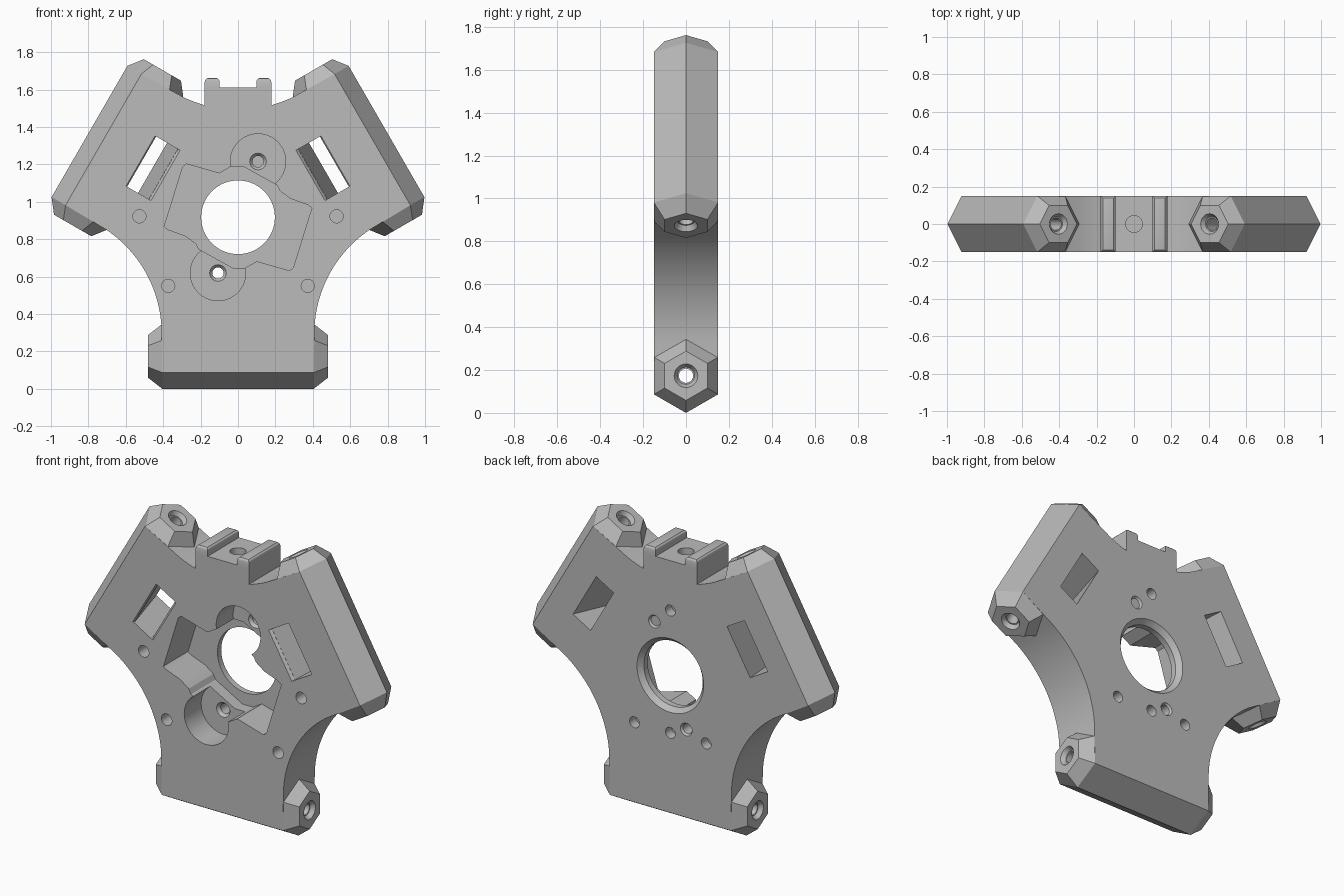
import bpy, bmesh
from math import sin, cos, asin, radians
from mathutils import Vector, Matrix

if "Cube" in bpy.data.objects:
    bpy.data.objects.remove(bpy.data.objects["Cube"])

T = 0.15          # half thickness
ZC = 0.917        # height of the three-fold centre

grey = bpy.data.materials.new("plain grey")
grey.use_nodes = True
grey.diffuse_color = (0.5, 0.5, 0.5, 1)
grey.node_tree.nodes["Principled BSDF"].inputs["Base Color"].default_value = (0.5, 0.5, 0.5, 1)


def finish(bm, name):
    bmesh.ops.recalc_face_normals(bm, faces=bm.faces)
    mesh = bpy.data.meshes.new(name)
    bm.to_mesh(mesh)
    bm.free()
    mesh.materials.append(grey)
    ob = bpy.data.objects.new(name, mesh)
    bpy.context.collection.objects.link(ob)
    return ob


def prism(name, pts, y0, y1, back_pts=None):
    """Loft an x-z outline from y0 to y1."""
    bm = bmesh.new()
    a = [bm.verts.new((x, y0, z)) for x, z in pts]
    b = [bm.verts.new((x, y1, z)) for x, z in back_pts or pts]
    bm.faces.new(a)
    bm.faces.new(b[::-1])
    for i in range(len(a)):
        j = (i + 1) % len(a)
        bm.faces.new((a[i], a[j], b[j], b[i]))
    return finish(bm, name)


def rod(name, p, q, r1, r2=None, seg=40):
    """Round rod or cone from p to q."""
    p, q = Vector(p), Vector(q)
    m = Matrix.Translation((p + q) / 2) @ (q - p).to_track_quat('Z', 'Y').to_matrix().to_4x4()
    bm = bmesh.new()
    bmesh.ops.create_cone(bm, cap_ends=True, segments=seg, radius1=r1,
                          radius2=r1 if r2 is None else r2, depth=(q - p).length, matrix=m)
    return finish(bm, name)


def box(name, x0, x1, z0, z1, bevel=0):
    ob = prism(name, [(x0, z0), (x1, z0), (x1, z1), (x0, z1)], -T, T)
    if bevel:
        bm = bmesh.new()
        bm.from_mesh(ob.data)
        edges = [e for e in bm.edges if all(v.co.z > z1 - 0.01 for v in e.verts)]
        bmesh.ops.bevel(bm, geom=edges, offset=bevel, segments=3, profile=0.5, affect='EDGES')
        bm.to_mesh(ob.data)
        bm.free()
    return ob


def turn(x, z, deg):
    """Turn an x-z point around the centre."""
    c, s = cos(radians(deg)), sin(radians(deg))
    return (x * c - (z - ZC) * s, ZC + x * s + (z - ZC) * c)


def turn3(x, z, deg):
    px, pz = turn(x, z, deg)
    return (px, 0, pz)


def combine(target, tool, op):
    mod = target.modifiers.new(tool.name, 'BOOLEAN')
    mod.operation, mod.solver, mod.object = op, 'EXACT', tool
    bpy.context.view_layer.objects.active = target
    bpy.ops.object.modifier_apply(modifier=mod.name)
    bpy.data.objects.remove(tool)


# Plate: three straight sides joined by concave arcs
R_ARC, D_ARC, HALF = 0.67, 1.245, 0.297
outline = []
for k in (0, 120, 240):
    outline += [turn(-0.405, T / 3 ** 0.5, k), turn(0.405, T / 3 ** 0.5, k)]
    end = asin(HALF / R_ARC)
    for i in range(25):
        a = -end + 2 * end * i / 24
        outline.append(turn(D_ARC - R_ARC * cos(a), ZC + R_ARC * sin(a), k - 30))
body = prism("frame_corner_body", outline, -T, T)

# Hexagonal bars with tapered ends
R_HEX, R_END = 2 * T / 3 ** 0.5, 0.115
for k in (0, 120, 240):
    bm = bmesh.new()
    for x, r in ((0.405, R_HEX), (0.48, R_END)):
        for s in (-1, 1):
            for i in range(6):
                a = radians(60 * i)
                px, pz = turn(s * x, R_HEX + r * cos(a), k)
                bm.verts.new((px, r * sin(a), pz))
    bmesh.ops.convex_hull(bm, input=bm.verts)
    bmesh.ops.dissolve_limit(bm, angle_limit=0.01, verts=bm.verts, edges=bm.edges)
    combine(body, finish(bm, "hex_bar"), 'UNION')

# Top block with two rounded ridges
combine(body, box("top_block", -0.17, 0.17, 1.4, 1.612), 'UNION')
for s in (-1, 1):
    x0, x1 = sorted((s * 0.098, s * 0.178))
    combine(body, box("ridge", x0, x1, 1.42, 1.662, 0.022), 'UNION')

cuts = []

# Screw bores along each bar, flared at both ends
for k in (0, 120, 240):
    cuts.append(rod("bore", turn3(-0.6, R_HEX, k), turn3(0.6, R_HEX, k), 0.033))
    for s in (-1, 1):
        cuts.append(rod("flare", turn3(s * 0.485, R_HEX, k), turn3(s * 0.455, R_HEX, k), 0.058, 0.04))

# Slanted slots inside the two upper bars
for k in (120, 240):
    def slot(r0, r1):
        return [turn(x, ZC - r, k) for x, r in ((-0.155, r0), (0.155, r0), (0.155, r1), (-0.155, r1))]
    cuts.append(prism("slot", slot(0.455, 0.59), -T - 0.01, T + 0.01, slot(0.53, 0.665)))
    cuts.append(prism("slot_rim", slot(0.443, 0.605), -T - 0.005, -T + 0.015, slot(0.46, 0.592)))

# Motor pocket with half-turn symmetry, and its two mounting lobes
half = [(-0.395, -0.05), (-0.385, -0.02), (-0.295, 0.27), (-0.275, 0.285), (-0.1, 0.235),
        (-0.04, 0.27), (0.03, 0.27), (0.21, 0.17), (0.225, 0.14), (0.28, 0.1), (0.375, 0.065)]
pocket = [(s * x, ZC + s * z) for s in (1, -1) for x, z in half]
cuts.append(prism("motor_pocket", pocket, -T - 0.05, 0.085))
for s in (-1, 1):
    x, z = s * 0.107, ZC + s * 0.298
    cuts.append(rod("lobe", (x, -T - 0.05, z), (x, 0.012, z), 0.148, seg=64))
    cuts.append(rod("lobe_hole", (x, -0.1, z), (x, 0.3, z), 0.03))
    cuts.append(rod("lobe_flare", (x, 0.005, z), (x, 0.03, z), 0.05, 0.03))
    cuts.append(rod("lobe_back_flare", (x, T - 0.012, z), (x, T + 0.01, z), 0.03, 0.046))

# Central hole with an eased back rim
cuts.append(rod("centre_hole", (0, -0.3, ZC), (0, 0.3, ZC), 0.197, seg=72))
cuts.append(rod("centre_rim", (0, T - 0.03, ZC), (0, T + 0.01, ZC), 0.196, 0.232, seg=72))

# Blind holes: front, back and top
for s in (-1, 1):
    for x, z in ((0.527, 0.922), (0.373, 0.55)):
        cuts.append(rod("front_hole", (s * x, -T - 0.02, z), (s * x, 0, z), 0.035))
for x, z in ((0, 1.31), (0, 0.57), (-0.24, 0.57), (0.24, 0.57)):
    cuts.append(rod("back_hole", (x, 0.09, z), (x, T + 0.02, z), 0.033))
cuts.append(rod("top_hole", (0, 0, 1.45), (0, 0, 1.7), 0.045))

for c in cuts:
    combine(body, c, 'DIFFERENCE')

bpy.ops.object.select_all(action='DESELECT')
body.select_set(True)
bpy.context.view_layer.objects.active = body
bpy.ops.object.shade_smooth_by_angle(angle=radians(25))
